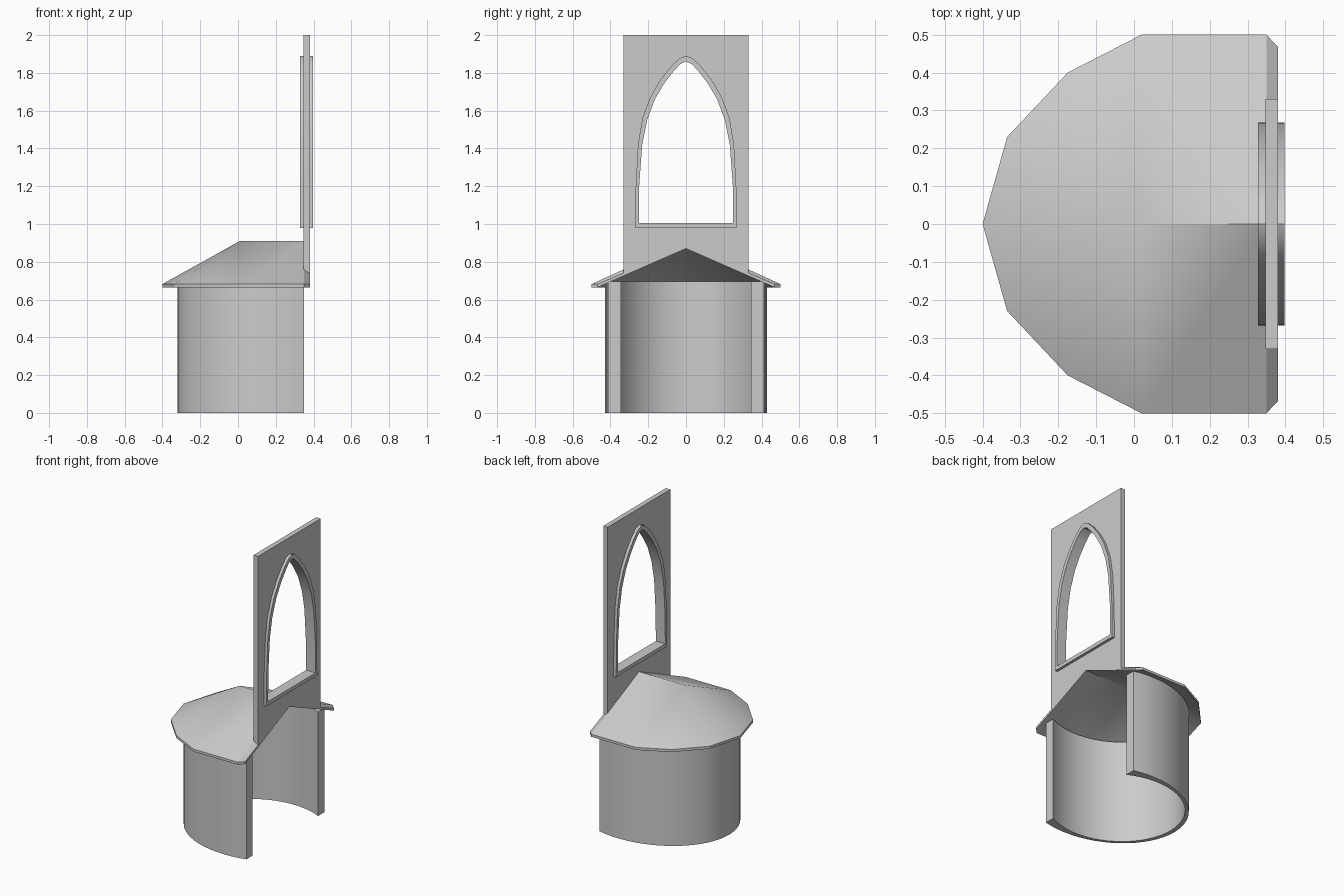
import bpy, bmesh, math
from mathutils import Matrix

if "Cube" in bpy.data.objects:
    bpy.data.objects.remove(bpy.data.objects["Cube"])


def mesh_object(name, bm):
    bmesh.ops.recalc_face_normals(bm, faces=bm.faces)
    me = bpy.data.meshes.new(name)
    bm.to_mesh(me)
    bm.free()
    ob = bpy.data.objects.new(name, me)
    bpy.context.collection.objects.link(ob)
    return ob


def smooth(ob, angle):
    bpy.ops.object.select_all(action='DESELECT')
    ob.select_set(True)
    bpy.context.view_layer.objects.active = ob
    bpy.ops.object.shade_smooth_by_angle(angle=math.radians(angle))


def plate(name, outlines, x0, x1):
    """Extruded (y, z) outline with holes, spanning x0..x1."""
    cu = bpy.data.curves.new(name + "_curve", 'CURVE')
    cu.dimensions, cu.fill_mode = '2D', 'BOTH'
    cu.extrude = (x1 - x0) / 2
    for pts in outlines:
        sp = cu.splines.new('POLY')
        sp.points.add(len(pts) - 1)
        for p, (y, z) in zip(sp.points, pts):
            p.co = (y, z, 0, 1)
        sp.use_cyclic_u = True
    tmp = bpy.data.objects.new(name + "_tmp", cu)
    bpy.context.collection.objects.link(tmp)
    dg = bpy.context.evaluated_depsgraph_get()
    me = bpy.data.meshes.new_from_object(tmp.evaluated_get(dg))
    bm = bmesh.new()
    bm.from_mesh(me)
    bpy.data.objects.remove(tmp)
    bpy.data.meshes.remove(me)
    bmesh.ops.remove_doubles(bm, verts=bm.verts, dist=1e-5)
    bm.transform(Matrix(((0, 0, 1, (x0 + x1) / 2), (1, 0, 0, 0),
                         (0, 1, 0, 0), (0, 0, 0, 1))))
    ob = mesh_object(name, bm)
    smooth(ob, 30)
    return ob


def mirrored(half):
    return half + [(-y, z) for y, z in reversed(half) if y > 0]


# curved wall, open towards +x, thicker at its two ends
def wall_ring(cx, a, b, n=36, x_end=0.35):
    t0 = math.acos((x_end - cx) / a)
    ts = [t0 + (2 * math.pi - 2 * t0) * i / n for i in range(n + 1)]
    return [(cx + a * math.cos(t), b * math.sin(t)) for t in ts]


bm = bmesh.new()
outside, inside = wall_ring(0.2, 0.52, 0.43), wall_ring(0.14, 0.43, 0.395)
rings = [[bm.verts.new((x, y, z)) for x, y in ring]
         for ring, z in ((outside, 0), (outside, 0.695), (inside, 0.695), (inside, 0))]
for r, s in zip(rings, rings[1:] + rings[:1]):
    for i in range(len(r) - 1):
        bm.faces.new((r[i], r[i + 1], s[i + 1], s[i]))
for i in (0, -1):
    bm.faces.new([r[i] for r in rings])
smooth(mesh_object("curved_wall", bm), 30)

# roof shell: gable that turns into a faceted half cone
half = [(-0.4, 0), (-0.335, 0.23), (-0.175, 0.4), (0.02, 0.5),
        (0.35, 0.5), (0.38, 0.468)]
outline = [(x, -y) for x, y in reversed(half[1:])] + half
bm = bmesh.new()


def roof_skin(z_ridge, z_end, z_eave):
    rim = [bm.verts.new((x, y, z_eave)) for x, y in outline]
    apex, ridge, end = [bm.verts.new(c) for c in
                        ((0.01, 0, z_ridge), (0.35, 0, z_ridge), (0.38, 0, z_end))]
    for i in range(2, len(rim) - 3):
        bm.faces.new((rim[i], rim[i + 1], apex))
    for k0, k1, k2 in ((0, 1, 2), (-1, -2, -3)):
        bm.faces.new((rim[k2], rim[k1], ridge, apex))
        bm.faces.new((rim[k1], rim[k0], end, ridge))
    return rim + [end]


top = roof_skin(0.91, 0.88, 0.682)
under = roof_skin(0.87, 0.87, 0.665)
for i in range(len(top)):
    j = (i + 1) % len(top)
    bm.faces.new((top[i], top[j], under[j], under[i]))
smooth(mesh_object("roof", bm), 25)

# tall panel with pointed window and a gable-cut foot
outer = mirrored([(0.268, 0.98), (0.266, 1.2), (0.254, 1.42), (0.231, 1.56),
                  (0.19, 1.67), (0.138, 1.76), (0.08, 1.835), (0.035, 1.877), (0, 1.89)])
inner = mirrored([(0.25, 1.005), (0.248, 1.2), (0.232, 1.42), (0.206, 1.55),
                  (0.165, 1.66), (0.115, 1.745), (0.065, 1.81), (0.03, 1.847), (0, 1.86)])
panel = [(-0.33, 0.735), (0, 0.87), (0.33, 0.735), (0.33, 2), (-0.33, 2)]
plate("window_panel", [panel, outer], 0.347, 0.38)

# window frame, proud of the panel on both sides
plate("window_frame", [outer, inner], 0.328, 0.398)
